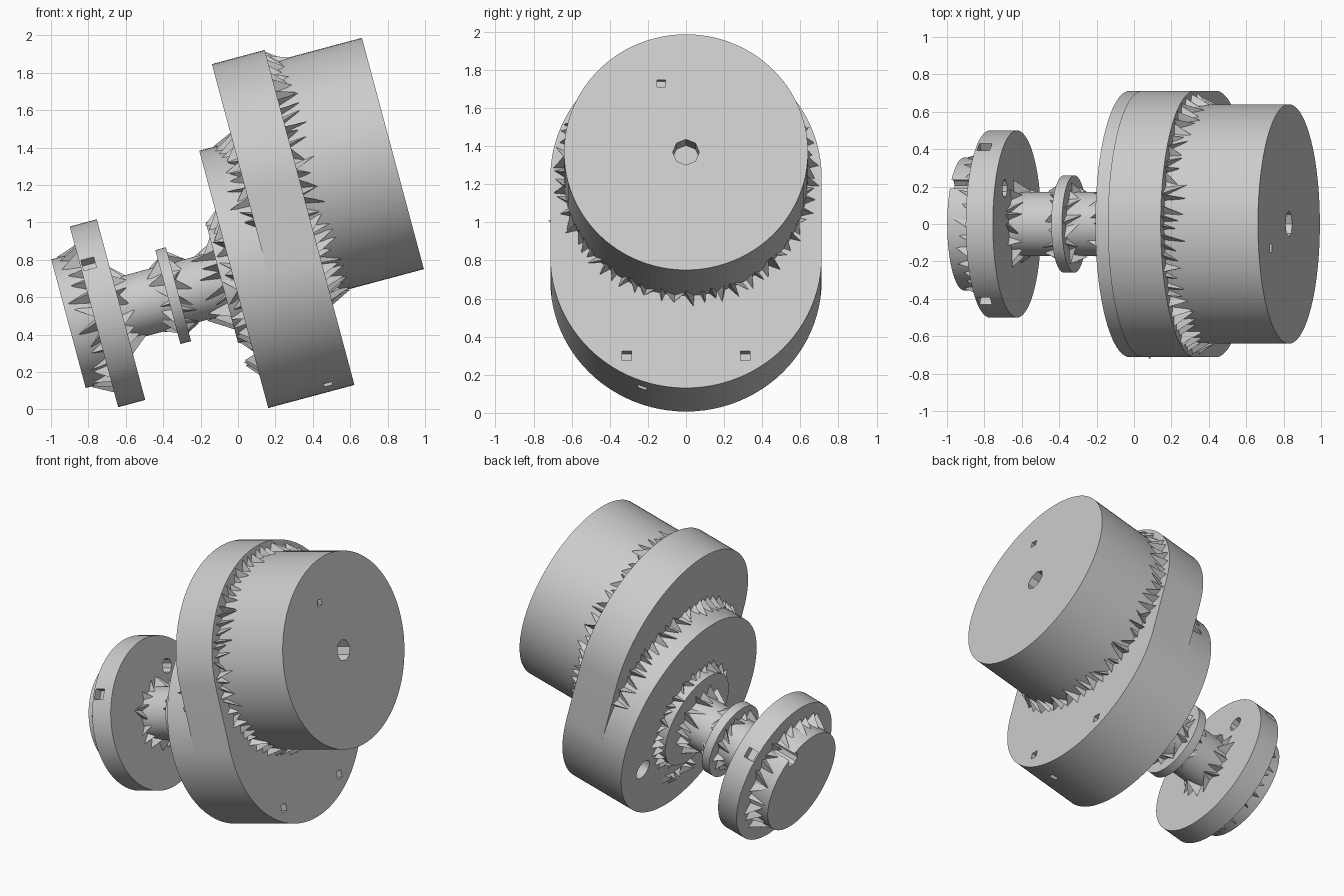
import bpy, bmesh, math, random
from mathutils import Matrix, Vector

random.seed(4)
cube = bpy.data.objects.get("Cube")
if cube:
    bpy.data.objects.remove(cube, do_unlink=True)

TILT = Matrix.Rotation(math.radians(-15), 4, 'Y')
SHAFT, MOTOR = 0.677, 1.107      # heights of the two parallel axes before tilting

grey = bpy.data.materials.new("plain_grey")
grey.use_nodes = True
grey.diffuse_color = (0.6, 0.6, 0.6, 1)
bsdf = grey.node_tree.nodes["Principled BSDF"]
bsdf.inputs["Base Color"].default_value = grey.diffuse_color
bsdf.inputs["Roughness"].default_value = 0.6


def finish(name, bm):
    """Tilt the mesh and turn it into an object."""
    bmesh.ops.recalc_face_normals(bm, faces=bm.faces)
    bm.transform(TILT)
    mesh = bpy.data.meshes.new(name)
    bm.to_mesh(mesh)
    bm.free()
    mesh.materials.append(grey)
    obj = bpy.data.objects.new(name, mesh)
    bpy.context.collection.objects.link(obj)
    return obj


def prism(name, outline, start, end):
    """Extrude a (y, height) outline along the machine axis."""
    bm = bmesh.new()
    face = bm.faces.new([bm.verts.new((start, y, z)) for y, z in outline])
    new = bmesh.ops.extrude_face_region(bm, geom=[face])["geom"]
    verts = [v for v in new if isinstance(v, bmesh.types.BMVert)]
    bmesh.ops.translate(bm, verts=verts, vec=(end - start, 0, 0))
    return finish(name, bm)


def arc(radius, y, z, first=0, last=360, steps=96):
    full = last - first == 360
    angles = [math.radians(first + (last - first) * i / steps)
              for i in range(steps if full else steps + 1)]
    return [(y + radius * math.cos(t), z + radius * math.sin(t)) for t in angles]


def disc(name, radius, start, end, z=SHAFT, y=0, steps=96):
    return prism(name, arc(radius, y, z, steps=steps), start, end)


def block(name, centre, size, roll=0):
    bm = bmesh.new()
    bmesh.ops.create_cube(bm, size=1, matrix=Matrix.Translation(centre)
                          @ Matrix.Rotation(roll, 4, 'X') @ Matrix.Diagonal((*size, 1)))
    return finish(name, bm)


def cut(target, cutters):
    """Apply a list of cutters to a part."""
    for c in cutters:
        c.hide_render = True
        mod = target.modifiers.new("cut", 'BOOLEAN')
        mod.operation, mod.object, mod.solver = 'DIFFERENCE', c, 'EXACT'
        bpy.context.view_layer.objects.active = target
        bpy.ops.object.modifier_apply(modifier=mod.name)


def jagged_ring(name, z, radius, base, reach, out, count, first=0, last=360):
    """Ragged fins in the corner where a cylinder meets a wider face."""
    bm = bmesh.new()
    step = math.radians(last - first) / count
    for i in range(count):
        t = math.radians(first) + (i + random.uniform(0.3, 0.7)) * step
        half = step * random.uniform(0.3, 0.55)
        length = reach * random.uniform(0.5, 1.1)
        rise = out * random.uniform(0.5, 1.1)
        lean = random.uniform(-0.6, 0.6) * step

        def point(a, r, ang):
            return bm.verts.new((a, r * math.cos(ang), z + r * math.sin(ang)))
        corners = [point(base, radius - 0.01, t - half), point(base, radius - 0.01, t + half),
                   point(base, radius + rise, t + lean), point(base + length, radius + 0.004, t - lean)]
        for skip in range(4):
            bm.faces.new([v for k, v in enumerate(corners) if k != skip])
    return finish(name, bm)


# Motor and gearbox
motor = disc("motor_body", 0.64, 0.62, 1.154, z=MOTOR)
plate = prism("gearbox_housing", arc(0.712, 0, MOTOR, 0, 180, 48)
              + arc(0.712, 0, SHAFT, 180, 360, 48), 0.343, 0.635)
cover = disc("output_cover", 0.712, 0.158, 0.345)
boss = disc("output_boss", 0.335, 0.092, 0.165)

# Shaft, collar and wheel hub
shaft = disc("output_shaft", 0.172, -0.6, 0.1, steps=64)
collar = disc("shaft_collar", 0.26, -0.207, -0.148, steps=64)
flange = disc("hub_flange", 0.5, -0.616, -0.466)
hub = disc("hub_front", 0.356, -0.757, -0.61)

# Holes and notches
cut(motor, [disc("motor_centre_cutter", 0.07, 1.03, 1.2, z=MOTOR, steps=8),
            block("motor_slot_cutter", (1.15, -0.13, 1.48), (0.06, 0.045, 0.04))])
sides = (-1, 1)
cut(plate, [block("housing_hole_cutter", (0.64, s * 0.31, 0.14), (0.12, 0.05, 0.05)) for s in sides]
    + [block("housing_rim_cutter", (0.5, -0.23, 0.0), (0.045, 0.045, 0.1))])
cut(cover, [disc("cover_hole_cutter", 0.07, 0.1, 0.27, z=0.42, y=0.42, steps=12)])
through = disc("hub_hole_cutter", 0.05, -0.9, -0.4, z=0.93, y=0.19, steps=10)
cut(hub, [through])
cut(flange, [through] + [block("flange_notch_cutter", (-0.57, s * 0.41, SHAFT + 0.28),
                               (0.07, 0.11, 0.07), s * 0.6) for s in sides])
for obj in [o for o in bpy.data.objects if "_cutter" in o.name]:
    bpy.data.objects.remove(obj, do_unlink=True)

# Smooth round walls, sharp rims
bpy.ops.object.select_all(action='DESELECT')
for obj in (motor, plate, cover, boss, shaft, collar, flange, hub):
    obj.select_set(True)
    bpy.context.view_layer.objects.active = obj
bpy.ops.object.shade_smooth_by_angle(angle=math.radians(30))

# Ragged fins at every step in diameter
jagged_ring("motor_fins", MOTOR, 0.64, 0.634, 0.11, 0.06, 76)
jagged_ring("cover_fins", SHAFT, 0.712, 0.344, -0.10, 0.06, 32, 20, 160)
jagged_ring("boss_fins", SHAFT, 0.335, 0.159, -0.07, 0.07, 36)
jagged_ring("shaft_rear_fins", SHAFT, 0.172, 0.093, -0.12, 0.09, 18)
jagged_ring("collar_rear_fins", SHAFT, 0.172, -0.149, 0.08, 0.06, 16)
jagged_ring("collar_front_fins", SHAFT, 0.172, -0.206, -0.08, 0.06, 16)
jagged_ring("flange_rear_fins", SHAFT, 0.172, -0.467, 0.09, 0.08, 16)
jagged_ring("flange_front_fins", SHAFT, 0.356, -0.615, -0.11, 0.07, 30)
jagged_ring("cover_lower_fins", SHAFT, 0.46, 0.159, -0.06, 0.07, 5, 245, 285)
